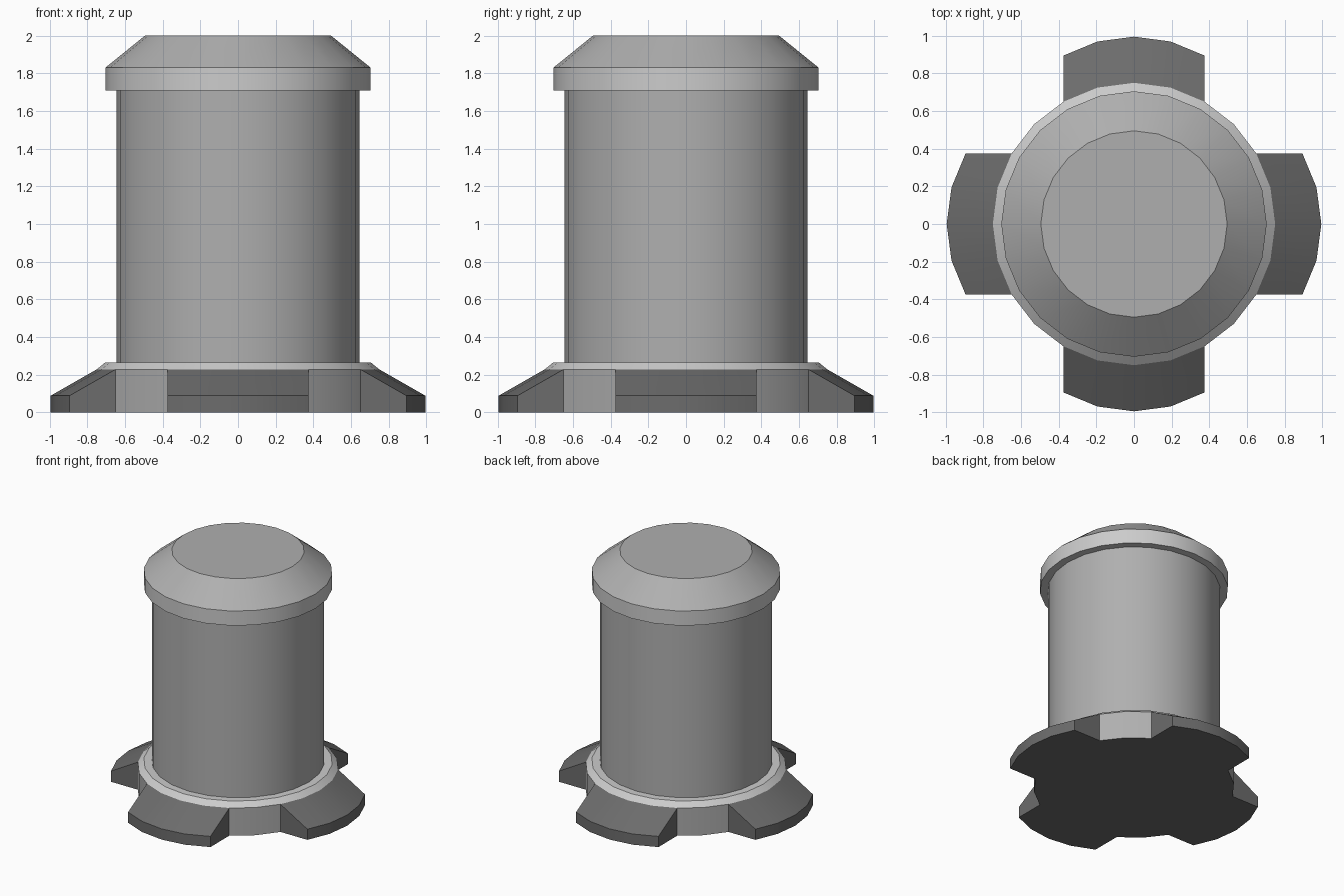
import bpy, bmesh
from math import sin, cos, pi
from mathutils import Vector

if "Cube" in bpy.data.objects:
    bpy.data.objects.remove(bpy.data.objects["Cube"])

SIDES = 24
LIGHT, MID, DARK = 0, 1, 2


def grey(name, v):
    mat = bpy.data.materials.new(name)
    mat.diffuse_color = (v, v, v, 1)
    mat.use_nodes = True
    mat.node_tree.nodes["Principled BSDF"].inputs["Base Color"].default_value = mat.diffuse_color
    return mat


MATERIALS = [grey("light_grey", 0.8), grey("mid_grey", 0.43), grey("dark_grey", 0.15)]


def lathe(profile, mats, cap_bottom=None, cap_top=None):
    """Spin an (r, z) profile around z, one material per band; caps take a material."""
    bm = bmesh.new()
    rings = [[bm.verts.new((r * cos(2 * pi * j / SIDES), r * sin(2 * pi * j / SIDES), z))
              for j in range(SIDES)] for r, z in profile]
    bands = []
    for lo, hi, mat in zip(rings, rings[1:], mats):
        band = [bm.faces.new((lo[j], lo[(j + 1) % SIDES], hi[(j + 1) % SIDES], hi[j]))
                for j in range(SIDES)]
        for f in band:
            f.material_index = mat
        bands.append(band)
    if cap_bottom is not None:
        bm.faces.new(rings[0][::-1]).material_index = cap_bottom
    if cap_top is not None:
        bm.faces.new(rings[-1]).material_index = cap_top
    # Keep the joints between bands crisp
    for a, b in zip(bands, bands[1:]):
        for fa, fb in zip(a, b):
            for e in set(fa.edges) & set(fb.edges):
                e.smooth = False
    return bm, bands


def finish(bm, name):
    mesh = bpy.data.meshes.new(name)
    for mat in MATERIALS:
        mesh.materials.append(mat)
    bm.normal_update()
    bm.to_mesh(mesh)
    bm.free()
    obj = bpy.data.objects.new(name, mesh)
    bpy.context.collection.objects.link(obj)
    bpy.ops.object.select_all(action='DESELECT')
    obj.select_set(True)
    bpy.context.view_layer.objects.active = obj
    bpy.ops.object.shade_smooth_by_angle(angle=pi / 6, keep_sharp_edges=True)
    return obj


# Base collar, with four sloping feet pulled straight out of its rim
bm, bands = lathe([(0.75, 0), (0.75, 0.228), (0.705, 0.265), (0.645, 0.265)],
                  [MID, LIGHT, LIGHT], cap_bottom=DARK)
rim = bands[0]
for k in range(4):
    faces = [rim[(6 * k + d) % SIDES] for d in (-2, -1, 0, 1)]
    for f in faces:
        f.material_index = DARK
    out = Vector((cos(k * pi / 2), sin(k * pi / 2), 0)) * 0.245
    new = bmesh.ops.extrude_face_region(bm, geom=faces)['geom']
    for f in faces:
        if f.is_valid:
            bm.faces.remove(f)
    for v in (g for g in new if isinstance(g, bmesh.types.BMVert)):
        v.co += out
        if v.co.z > 0.1:
            v.co.z = 0.088
        for f in v.link_faces:
            f.material_index = DARK
finish(bm, "base_with_feet")

# Cylindrical body
finish(lathe([(0.645, 0.265), (0.645, 1.71)], [MID])[0], "body")

# Overhanging chamfered cap
finish(lathe([(0.645, 1.71), (0.705, 1.71), (0.705, 1.83), (0.495, 2.0)],
             [LIGHT, LIGHT, MID], cap_top=MID)[0], "cap")
